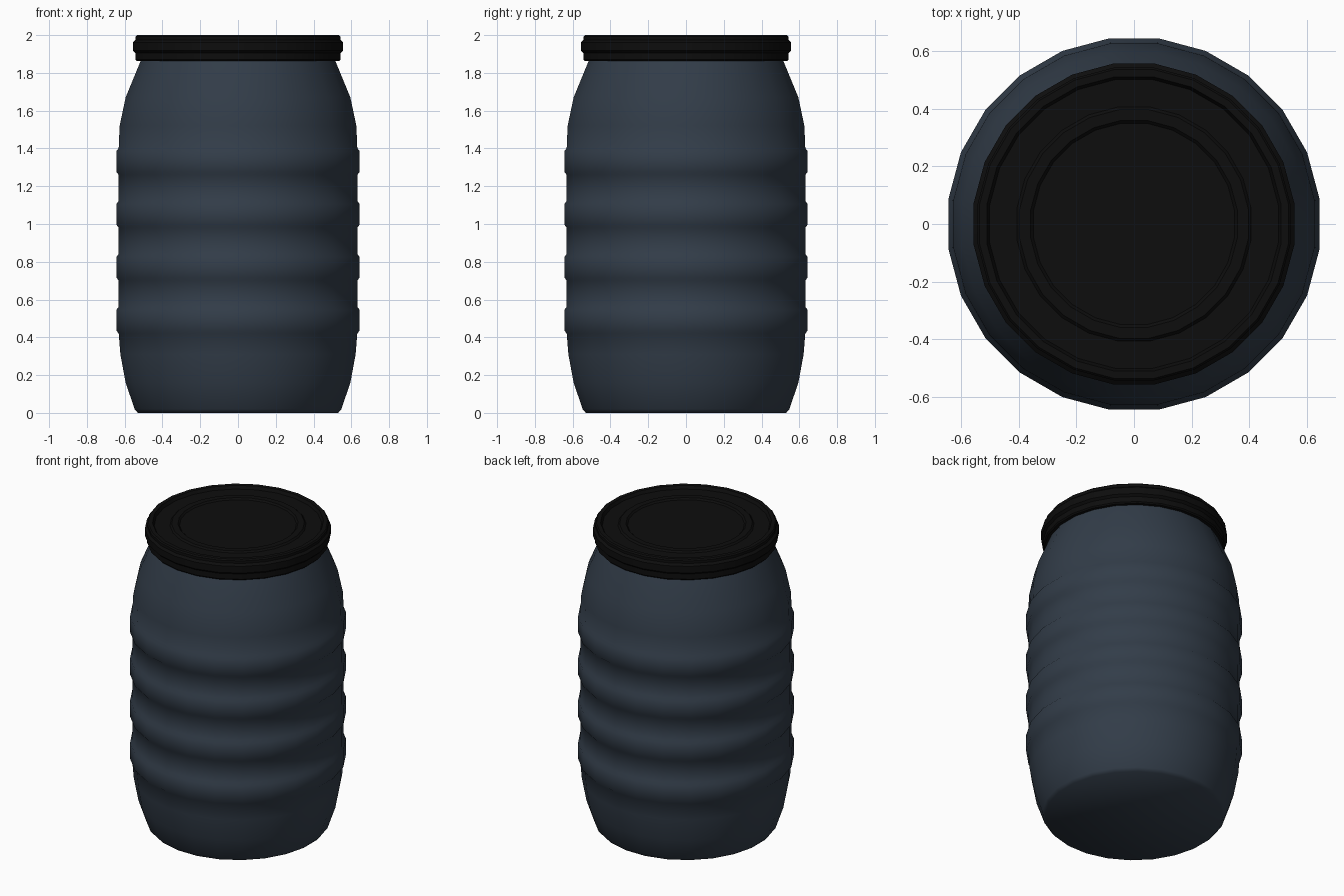
import bpy, bmesh, math

if "Cube" in bpy.data.objects:
    bpy.data.objects.remove(bpy.data.objects["Cube"])

SIDES = 24


def material(name, rgb):
    m = bpy.data.materials.new(name)
    m.diffuse_color = (*rgb, 1)
    m.use_nodes = True
    m.node_tree.nodes["Principled BSDF"].inputs["Base Color"].default_value = m.diffuse_color
    return m


def lathe(name, profile, mat, angle):
    """Revolve (radius, z) points, listed bottom to top, and cap both ends."""
    bm = bmesh.new()
    rings = []
    for r, z in profile:
        rings.append([bm.verts.new((r * math.cos(a), r * math.sin(a), z))
                      for a in (math.tau * (i + 0.5) / SIDES for i in range(SIDES))])
    for low, high in zip(rings, rings[1:]):
        for i in range(SIDES):
            j = (i + 1) % SIDES
            bm.faces.new((low[i], low[j], high[j], high[i]))
    bm.faces.new(rings[0][::-1])
    bm.faces.new(rings[-1])
    mesh = bpy.data.meshes.new(name)
    bm.to_mesh(mesh)
    bm.free()
    mesh.materials.append(mat)
    ob = bpy.data.objects.new(name, mesh)
    bpy.context.collection.objects.link(ob)
    bpy.ops.object.select_all(action='DESELECT')
    ob.select_set(True)
    bpy.context.view_layer.objects.active = ob
    bpy.ops.object.shade_smooth_by_angle(angle=math.radians(angle))
    return ob


blue = material("dark slate blue plastic", (0.032, 0.046, 0.066))
black = material("black plastic", (0.004, 0.004, 0.004))

# Barrel body: tapered base, four raised ribs, tapered shoulder
body = [(0.535, 0), (0.552, 0.02), (0.60, 0.16), (0.628, 0.31)]
for k in range(4):
    z = 0.42 + 0.28 * k
    body += [(0.637, z), (0.65, z + 0.017), (0.65, z + 0.125), (0.637, z + 0.142)]
body += [(0.632, 1.52), (0.60, 1.67), (0.517, 1.87)]
lathe("barrel_body", body, blue, 60)

# Lid: clamp ring with a bulging band, raised rim and stepped top
lid = [(0.50, 1.862), (0.54, 1.862), (0.547, 1.87), (0.547, 1.905),
       (0.561, 1.918), (0.561, 1.962), (0.547, 1.975), (0.547, 1.992),
       (0.54, 2.0), (0.515, 2.0), (0.505, 1.98), (0.41, 1.98),
       (0.40, 1.99), (0.362, 1.99), (0.352, 1.98)]
lathe("lid", lid, black, 40)
